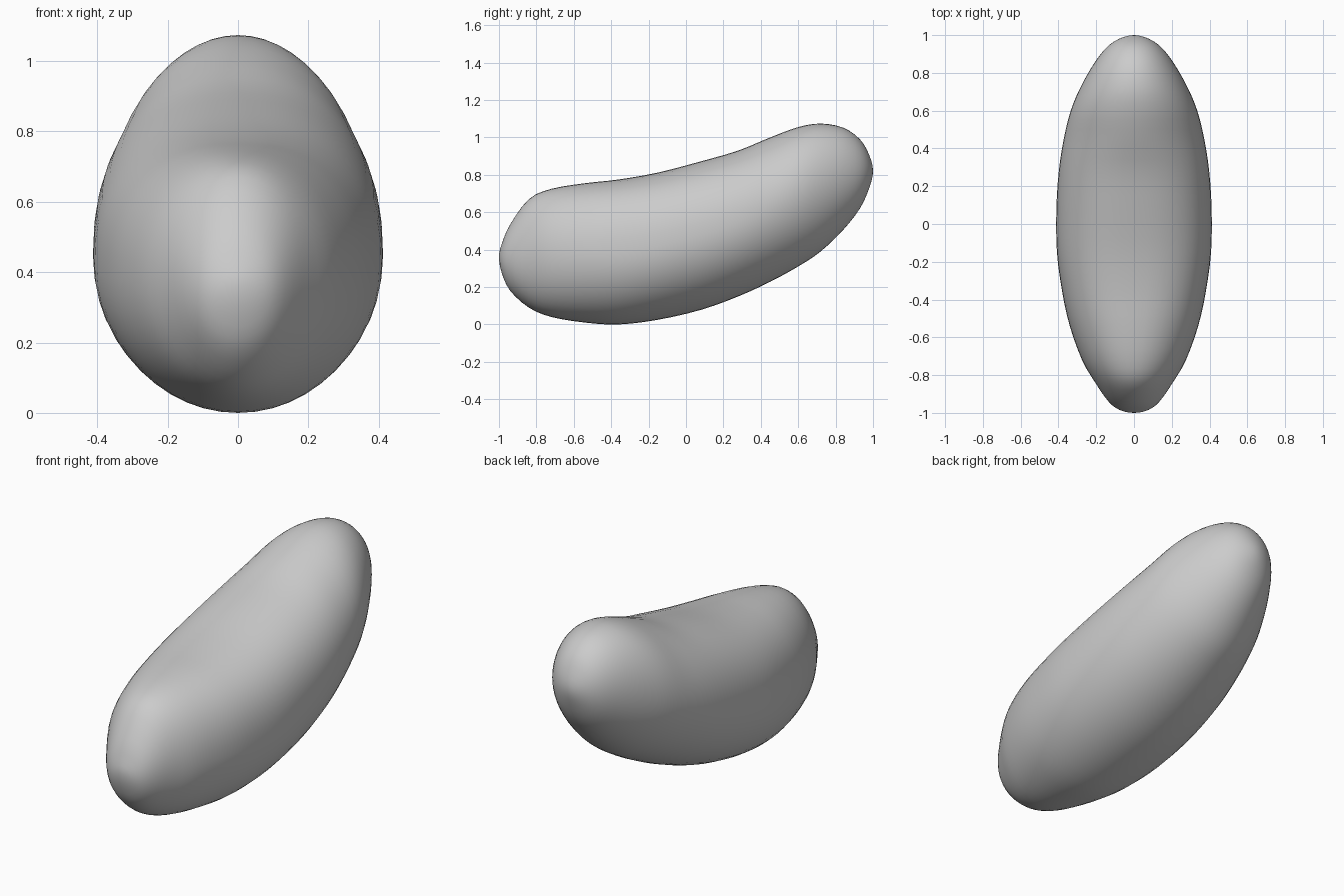
import bpy, bmesh, math

if "Cube" in bpy.data.objects:
    bpy.data.objects.remove(bpy.data.objects["Cube"])

# Stations along the bean: y, top z, bottom z, half width, roundness of the top
STATIONS = [
    (-1.00, 0.36, 0.36, 0.00, 2.0),
    (-0.985, 0.43, 0.275, 0.075, 2.0),
    (-0.94, 0.535, 0.18, 0.135, 2.0),
    (-0.84, 0.67, 0.09, 0.205, 2.0),
    (-0.72, 0.725, 0.04, 0.275, 2.1),
    (-0.54, 0.755, 0.01, 0.34, 2.25),
    (-0.36, 0.775, 0.00, 0.38, 2.4),
    (-0.15, 0.812, 0.025, 0.408, 2.4),
    (0.08, 0.872, 0.078, 0.411, 2.3),
    (0.28, 0.93, 0.15, 0.398, 2.2),
    (0.45, 1.00, 0.228, 0.372, 2.0),
    (0.60, 1.055, 0.31, 0.335, 2.0),
    (0.72, 1.074, 0.39, 0.285, 2.0),
    (0.84, 1.052, 0.505, 0.218, 2.0),
    (0.93, 0.99, 0.62, 0.15, 2.0),
    (0.98, 0.905, 0.73, 0.08, 2.0),
    (1.00, 0.82, 0.82, 0.00, 2.0),
]
SIDES, STEPS = 48, 3


def blend(a, b, c, d, t):
    """Smooth curve through b and c."""
    return tuple(0.5 * (2 * q + (r - p) * t + (2 * p - 5 * q + 4 * r - s) * t * t
                        + (3 * q - p - 3 * r + s) * t ** 3)
                 for p, q, r, s in zip(a, b, c, d))


def mirrored(tip, nxt):
    """Phantom station past a tip, so the end closes round."""
    return (nxt[0], nxt[2], nxt[1], -nxt[3], nxt[4])


pts = [mirrored(STATIONS[0], STATIONS[1])] + STATIONS + [mirrored(STATIONS[-1], STATIONS[-2])]
sections = [blend(*pts[i:i + 4], k / STEPS)
            for i in range(len(pts) - 3) for k in range(STEPS)][1:]

# Bean body lofted from rounded cross-sections
bm = bmesh.new()
rings = []
for y, top, bottom, w, n in sections:
    mid, h = (top + bottom) / 2, (top - bottom) / 2
    ring = []
    for k in range(SIDES):
        a = 2 * math.pi * k / SIDES
        c, s = math.cos(a), math.sin(a)
        e = 2 / n if s > 0 else 1.0
        x = math.copysign(abs(c) ** e, c) * w
        z = mid + math.copysign(abs(s) ** e, s) * h
        ring.append(bm.verts.new((x, y, z)))
    rings.append(ring)
for r0, r1 in zip(rings, rings[1:]):
    for k in range(SIDES):
        j = (k + 1) % SIDES
        bm.faces.new((r0[k], r0[j], r1[j], r1[k]))

# Rounded tips
for station, ring in ((STATIONS[0], rings[0]), (STATIONS[-1], rings[-1])):
    tip = bm.verts.new((0, station[0], station[1]))
    for k in range(SIDES):
        bm.faces.new((tip, ring[k], ring[(k + 1) % SIDES]))
bmesh.ops.recalc_face_normals(bm, faces=bm.faces)
for f in bm.faces:
    f.smooth = True

mesh = bpy.data.meshes.new("bean")
bm.to_mesh(mesh)
bm.free()
bpy.context.collection.objects.link(bpy.data.objects.new("bean", mesh))
